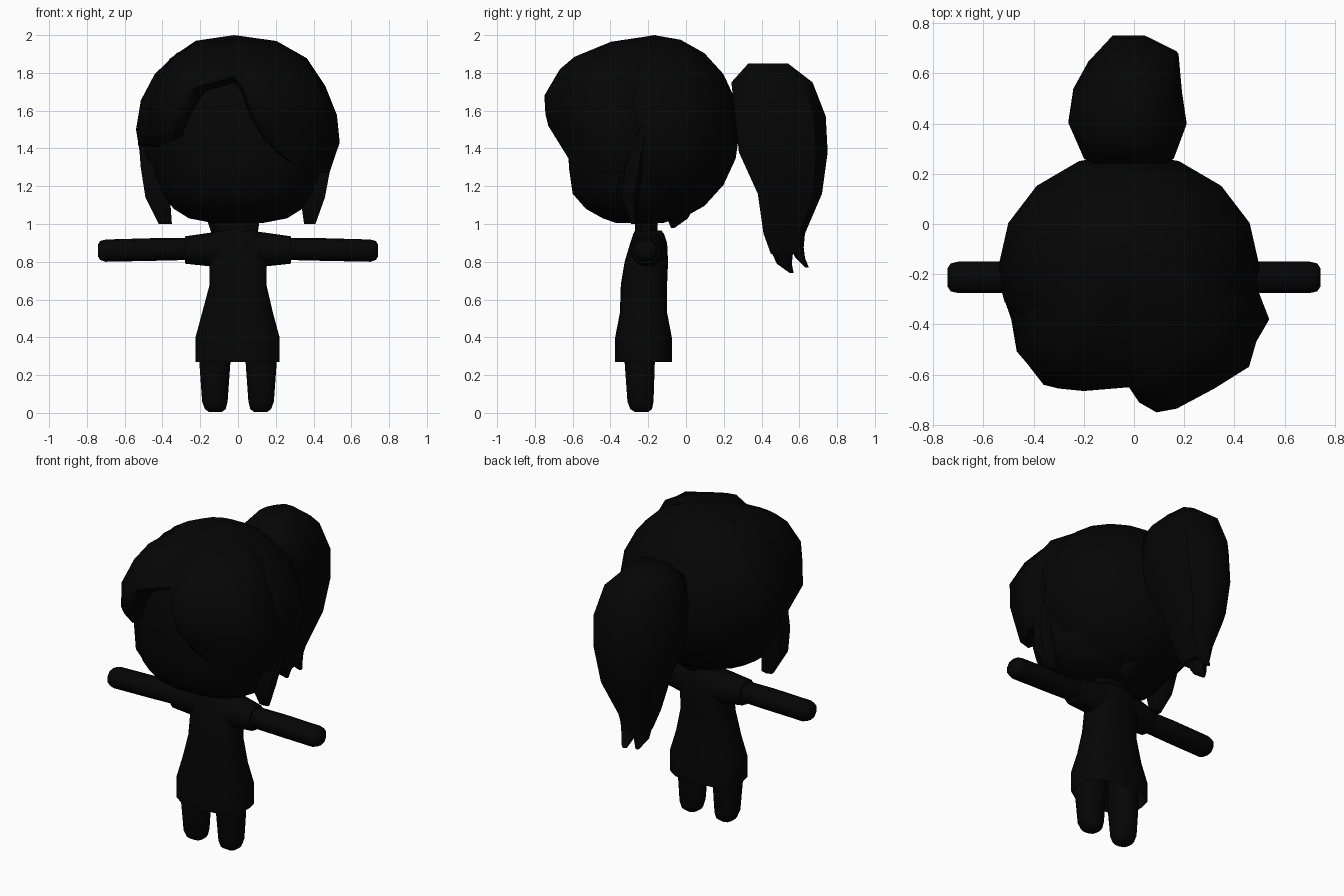
import bpy, bmesh, math

black = bpy.data.materials.new("soft black")
black.diffuse_color = (0.0015, 0.0015, 0.0015, 1)


def finish(name, bm, angle=50):
    bmesh.ops.remove_doubles(bm, verts=bm.verts, dist=0.0005)
    bmesh.ops.recalc_face_normals(bm, faces=bm.faces)
    me = bpy.data.meshes.new(name)
    bm.to_mesh(me)
    bm.free()
    me.materials.append(black)
    for p in me.polygons:
        p.use_smooth = True
    me.set_sharp_from_angle(angle=math.radians(angle))
    ob = bpy.data.objects.new(name, me)
    bpy.context.collection.objects.link(ob)
    return ob


def skin(name, rings, closed=True, caps=(True, True), angle=50):
    """Join rings of points with quads, capping the ends on request."""
    bm = bmesh.new()
    vs = [[bm.verts.new(p) for p in r] for r in rings]
    n = len(vs[0])
    for a, b in zip(vs, vs[1:]):
        for i in range(n if closed else n - 1):
            j = (i + 1) % n
            bm.faces.new((a[i], a[j], b[j], b[i]))
    if caps[0]:
        bm.faces.new(vs[0])
    if caps[1]:
        bm.faces.new(vs[-1])
    return finish(name, bm, angle)


def oval(x0, x1, y0, y1, n=12, power=2.0):
    """Rounded outline filling a box; a higher power is squarer."""
    pts = []
    for i in range(n):
        a = 2 * math.pi * (i + 0.5) / n
        c, s = math.cos(a), math.sin(a)
        k = (abs(c) ** power + abs(s) ** power) ** (-1 / power)
        pts.append((c * k, s * k))
    mx = max(p[0] for p in pts)
    my = max(p[1] for p in pts)
    return [((x0 + x1) / 2 + p[0] / mx * (x1 - x0) / 2,
             (y0 + y1) / 2 + p[1] / my * (y1 - y0) / 2) for p in pts]


def tower(name, rows, n=12, power=2.0, caps=(True, True), angle=50):
    """Rows of (z, x0, x1, y0, y1) stacked upwards."""
    rings = [[(x, y, r[0]) for x, y in oval(*r[1:], n, power)] for r in rows]
    return skin(name, rings, caps=caps, angle=angle)


def limb(name, rows, side, n=10, power=2.6):
    """Rows of (x, y0, y1, z0, z1) running sideways."""
    rings = [[(side * r[0], y, z) for y, z in oval(*r[1:], n, power)] for r in rows]
    return skin(name, rings)


# Rounded skull and hair cap
bm = bmesh.new()
bmesh.ops.create_uvsphere(bm, u_segments=16, v_segments=10, radius=1)
for v in bm.verts:
    v.co = (v.co.x * 0.52 - 0.02, v.co.y * 0.455 - 0.17, v.co.z * 0.5 + 1.5)
finish("hair_cap", bm)

# Full-cheeked face
tower("face", [(1.005, -0.13, 0.13, -0.37, -0.12), (1.03, -0.26, 0.26, -0.44, -0.06),
               (1.08, -0.34, 0.34, -0.53, 0.0), (1.16, -0.40, 0.40, -0.60, 0.04),
               (1.30, -0.44, 0.44, -0.62, 0.06), (1.45, -0.45, 0.45, -0.625, 0.08),
               (1.62, -0.43, 0.43, -0.62, 0.08), (1.75, -0.37, 0.37, -0.58, 0.05),
               (1.85, -0.28, 0.28, -0.45, 0.0)], n=16, power=2.2)

# Swept fringe: columns of (x, y, lower edge) fanned around the crown
columns = [(-0.49, -0.16, 1.38), (-0.53, -0.26, 1.39), (-0.49, -0.38, 1.40),
           (-0.47, -0.51, 1.41), (-0.36, -0.64, 1.45), (-0.30, -0.655, 1.56),
           (-0.20, -0.665, 1.70), (-0.02, -0.65, 1.75), (0.02, -0.71, 1.70),
           (0.09, -0.75, 1.55), (0.17, -0.735, 1.44), (0.32, -0.655, 1.32),
           (0.46, -0.57, 1.28), (0.49, -0.47, 1.27), (0.54, -0.38, 1.27),
           (0.50, -0.28, 1.28), (0.46, -0.16, 1.30)]
front = [(0, 2.0), (0.4, 1.965), (0.73, 1.885), (0.86, 1.82), (1, 1.68), (0.99, 1.52)]
flank = [(0, 2.0), (0.4, 1.97), (0.67, 1.875), (0.86, 1.70), (0.96, 1.54), (1, 1.40)]
cx, cy = -0.02, -0.16
rings = []
for x, y, low in columns:
    w = min(1, max(0, (-y - 0.3) / 0.3))
    pts = [(w * a + (1 - w) * c, max(w * b + (1 - w) * d, low + 0.03))
           for (a, b), (c, d) in zip(front, flank)]
    pts += [(0.90, low), (0.74, low + 0.03)]
    rings.append([(cx + (x - cx) * s, cy + (y - cy) * s, z) for s, z in pts])
skin("fringe", rings, closed=False, caps=(True, True), angle=60)

# Locks hanging in front of the ears, and a nape wisp
tower("right_lock", [(1.0, 0.35, 0.41, -0.29, -0.265), (1.14, 0.33, 0.46, -0.37, -0.25),
                     (1.30, 0.34, 0.49, -0.35, -0.22), (1.52, 0.38, 0.49, -0.25, -0.20)],
      n=6, power=3)
tower("left_lock", [(1.0, -0.42, -0.35, -0.29, -0.25), (1.14, -0.49, -0.36, -0.36, -0.21),
                    (1.30, -0.515, -0.37, -0.35, -0.18), (1.50, -0.53, -0.38, -0.29, -0.14)],
      n=6, power=3)
tower("nape_wisp", [(0.98, -0.01, 0.01, -0.08, -0.06), (1.03, -0.06, 0.06, -0.10, 0.01),
                    (1.10, -0.09, 0.09, -0.13, 0.05)], n=6)

# Ponytail: one lopsided outline scaled to rows of (z, x0, x1, y0, y1)
plan = [(0.13, 0), (0.89, 0), (1, 0.29), (0.96, 0.55), (0.93, 0.87),
        (0.66, 1), (0.38, 1), (0.17, 0.78), (0.04, 0.55), (0, 0.29)]
tail = [(0.84, -0.10, 0.03, 0.45, 0.62), (0.95, -0.14, 0.07, 0.41, 0.63),
        (1.16, -0.21, 0.15, 0.38, 0.72), (1.38, -0.26, 0.20, 0.28, 0.75),
        (1.57, -0.26, 0.21, 0.26, 0.74), (1.75, -0.21, 0.17, 0.24, 0.67),
        (1.85, -0.12, 0.07, 0.33, 0.54)]
skin("ponytail", [[(a + (b - a) * u, c + (d - c) * v, z) for u, v in plan]
                  for z, a, b, c, d in tail])
tower("ponytail_tip_front", [(0.74, -0.06, -0.04, 0.55, 0.57), (0.79, -0.09, -0.01, 0.48, 0.56),
                             (0.88, -0.10, 0.03, 0.44, 0.57)], n=6)
tower("ponytail_tip_back", [(0.77, -0.03, 0.0, 0.63, 0.65), (0.82, -0.05, 0.02, 0.58, 0.63),
                            (0.90, -0.08, 0.04, 0.54, 0.62)], n=6)

# Neck and open-hemmed dress
tower("neck", [(0.92, -0.10, 0.10, -0.27, -0.15), (1.06, -0.12, 0.12, -0.27, -0.15)], n=8)
tower("dress", [(0.27, -0.225, 0.22, -0.375, -0.075), (0.40, -0.225, 0.22, -0.375, -0.075),
                (0.53, -0.19, 0.185, -0.35, -0.10), (0.68, -0.15, 0.15, -0.345, -0.10),
                (0.80, -0.15, 0.15, -0.325, -0.095), (0.90, -0.15, 0.15, -0.295, -0.10),
                (0.945, -0.13, 0.13, -0.28, -0.115), (0.965, -0.10, 0.10, -0.27, -0.13)],
      n=16, power=3.3, caps=(False, True))

# Mirrored limbs
for side, label in ((-1, "left"), (1, "right")):
    limb(label + "_sleeve", [(0.09, -0.29, -0.11, 0.77, 0.96), (0.14, -0.29, -0.11, 0.775, 0.955),
                             (0.28, -0.285, -0.14, 0.79, 0.935)], side)
    limb(label + "_arm", [(0.24, -0.27, -0.155, 0.81, 0.925), (0.45, -0.275, -0.15, 0.805, 0.925),
                          (0.70, -0.275, -0.15, 0.80, 0.918), (0.73, -0.268, -0.157, 0.81, 0.91),
                          (0.742, -0.25, -0.175, 0.83, 0.89)], side)
    rows = [(0.005, 0.085, 0.155, -0.27, -0.20), (0.02, 0.065, 0.175, -0.295, -0.18),
            (0.06, 0.055, 0.19, -0.31, -0.172), (0.27, 0.04, 0.205, -0.325, -0.165),
            (0.48, 0.03, 0.17, -0.32, -0.13)]
    if side < 0:
        rows = [(z, -b, -a, c, d) for z, a, b, c, d in rows]
    tower(label + "_leg", rows, n=12, power=2.8)
